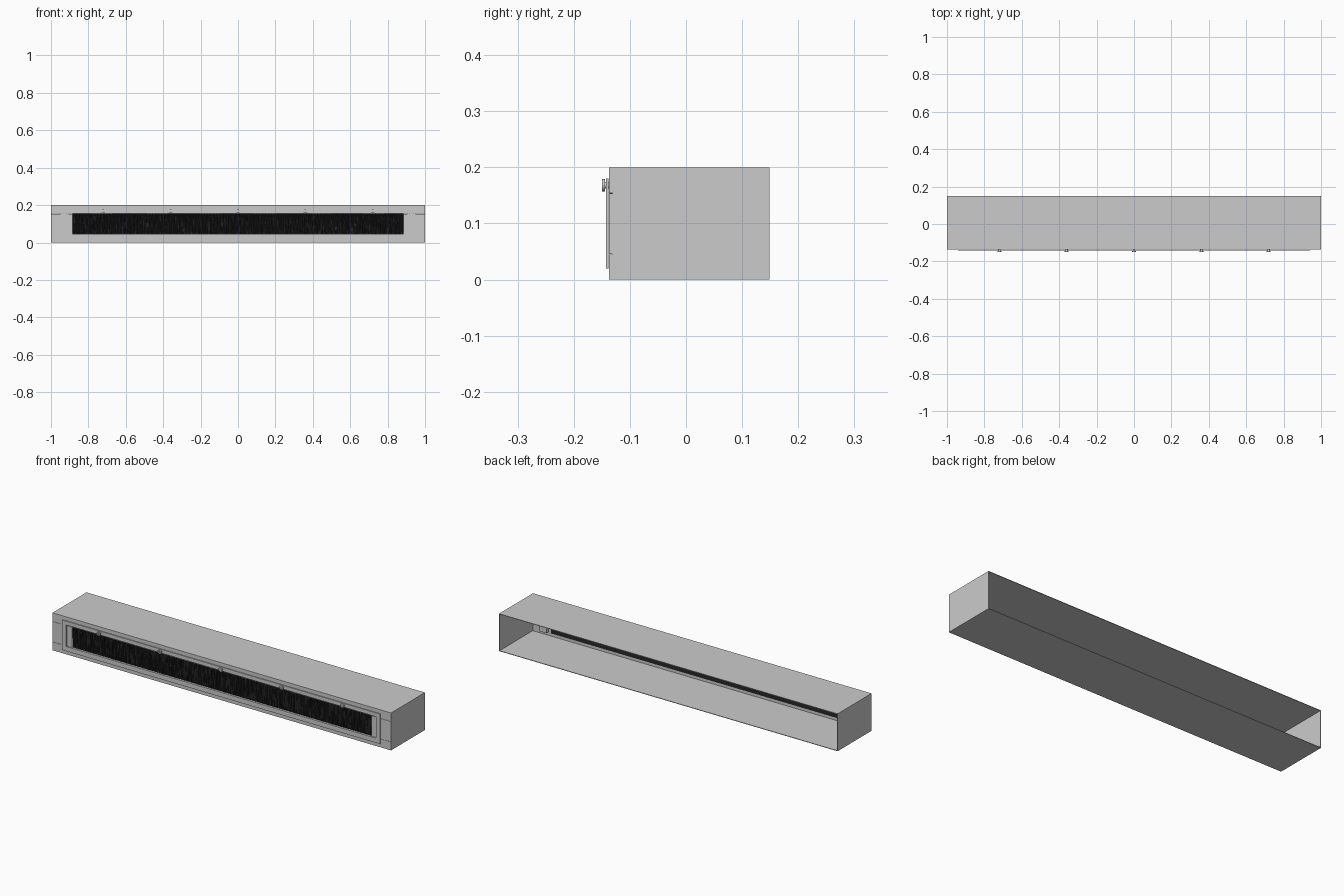
import bpy, bmesh, math, random
from mathutils import Matrix, Vector

if "Cube" in bpy.data.objects:
    bpy.data.objects.remove(bpy.data.objects["Cube"])

random.seed(4)
dark = bpy.data.materials.new("bristle_black")
dark.diffuse_color = (0.02, 0.02, 0.022, 1)
dark.use_nodes = True
dark.node_tree.nodes["Principled BSDF"].inputs["Base Color"].default_value = dark.diffuse_color


def add_box(bm, x0, x1, y0, y1, z0, z1):
    m = Matrix.Translation(((x0 + x1) / 2, (y0 + y1) / 2, (z0 + z1) / 2))
    m = m @ Matrix.Diagonal((x1 - x0, y1 - y0, z1 - z0, 1))
    bmesh.ops.create_cube(bm, size=1, matrix=m)


def finish(name, bm, mat=None):
    me = bpy.data.meshes.new(name)
    bm.to_mesh(me)
    bm.free()
    ob = bpy.data.objects.new(name, me)
    bpy.context.collection.objects.link(ob)
    if mat:
        me.materials.append(mat)
    return ob


def boxes(name, *dims, mat=None):
    bm = bmesh.new()
    for d in dims:
        add_box(bm, *d)
    return finish(name, bm, mat)


def ring(name, x, z0, z1, ix, iz0, iz1, y0, y1):
    # one-piece rectangular frame, extruded along y
    bm = bmesh.new()
    loops = []
    for y in (y0, y1):
        for a, b, c in ((x, z0, z1), (ix, iz0, iz1)):
            loops.append([bm.verts.new(p) for p in
                          ((-a, y, b), (a, y, b), (a, y, c), (-a, y, c))])
    fo, fi, bo, bi = loops
    for p, q in ((fo, fi), (fi, bi), (bi, bo), (bo, fo)):
        for i in range(4):
            j = (i + 1) % 4
            bm.faces.new((p[i], p[j], q[j], q[i]))
    bmesh.ops.recalc_face_normals(bm, faces=bm.faces)
    return finish(name, bm)


# sheet-metal casing, open at the back
T = 0.003
boxes("casing_top", (-1, 1, -0.131, 0.149, 0.2 - T, 0.2))
boxes("casing_bottom", (-1, 1, -0.131, 0.149, 0, T))
for s, n in ((-1, "left"), (1, "right")):
    a, b = sorted((s, s * (1 - T)))
    boxes("casing_end_" + n, (a, b, -0.131, 0.149, T, 0.2 - T))

# front panels around the slot
boxes("front_panel_bottom", (-1, 1, -0.137, -0.131, 0, 0.0445))
boxes("front_panel_top", (-1, 1, -0.137, -0.131, 0.1545, 0.2))
for s, n in ((-1, "left"), (1, "right")):
    a, b = sorted((s, s * 0.885))
    boxes("front_panel_" + n, (a, b, -0.137, -0.131, 0.0455, 0.1535))

# raised clamp frame
ring("clamp_frame", 0.94, 0.02, 0.18, 0.915, 0.045, 0.16, -0.143, -0.138)

# brush: core strip and random bristles
boxes("brush_core", (-0.885, 0.885, -0.129, -0.126, 0.02, 0.165), mat=dark)
bm = bmesh.new()
for i in range(1100):
    x = -0.883 + 1.766 * i / 1099
    y = random.uniform(-0.136, -0.13)
    lean = random.uniform(-0.004, 0.004)
    w = 0.0007
    top, bot = 0.154, random.uniform(0.046, 0.053)
    xb = max(-0.884, min(0.884, x + lean))
    t = [bm.verts.new((x + dx, y + dy, top)) for dx, dy in ((-w, w), (w, w), (0, -w))]
    b = [bm.verts.new((xb + dx, y + dy, bot)) for dx, dy in ((-w, w), (w, w), (0, -w))]
    for k in range(3):
        bm.faces.new((t[k], t[(k + 1) % 3], b[(k + 1) % 3], b[k]))
    bm.faces.new(b)
    bm.faces.new(t)
bmesh.ops.recalc_face_normals(bm, faces=bm.faces)
finish("bristles", bm, dark)

# small brackets behind the slot ends
for s, n in ((-1, "left"), (1, "right")):
    a, b = sorted((s * 0.905, s * 0.95))
    boxes("brush_bracket_" + n, (a, b, -0.131, -0.115, 0.02, 0.165))

# cross-head screws along the top of the clamp frame
for k, x in enumerate((-0.72, -0.36, 0, 0.36, 0.72)):
    bm = bmesh.new()
    rot = Matrix.Rotation(math.pi / 2, 4, 'X')
    for r, y, d in ((0.011, -0.147, 0.006), (0.006, -0.141, 0.008)):
        bmesh.ops.create_cone(bm, cap_ends=True, segments=20, radius1=r, radius2=r,
                              depth=d, matrix=Matrix.Translation((x, y, 0.168)) @ rot)
    screw = finish("screw_%d" % (k + 1), bm)
    for j, (w, h) in enumerate(((0.0075, 0.0013), (0.0013, 0.0075))):
        cut = boxes("slot_cutter_%d_%d" % (k + 1, j),
                    (x - w, x + w, -0.16, -0.148, 0.168 - h, 0.168 + h))
        cut.hide_render = True
        cut.hide_set(True)
        mod = screw.modifiers.new("slot", 'BOOLEAN')
        mod.object = cut
        mod.operation = 'DIFFERENCE'
    bpy.context.view_layer.objects.active = screw
    screw.select_set(True)
    bpy.ops.object.shade_smooth_by_angle(angle=math.radians(35))
    screw.select_set(False)
